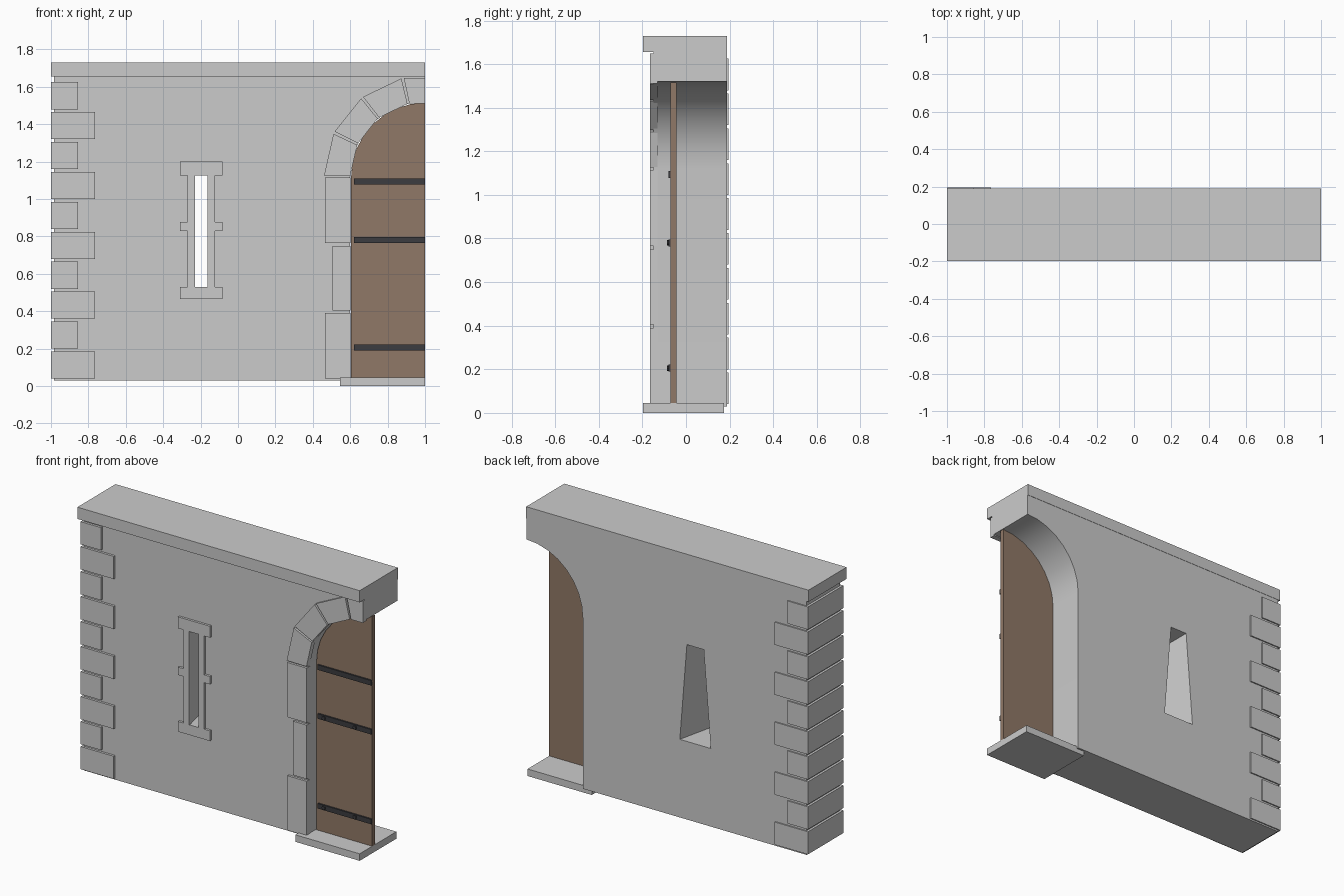
import bpy, bmesh, math
from mathutils import Matrix

if "Cube" in bpy.data.objects:
    bpy.data.objects.remove(bpy.data.objects["Cube"])


def material(name, rgb):
    m = bpy.data.materials.new(name)
    m.diffuse_color = (*rgb, 1)
    m.use_nodes = True
    m.node_tree.nodes["Principled BSDF"].inputs["Base Color"].default_value = m.diffuse_color
    return m


WOOD = material("wood", (0.28, 0.19, 0.135))
IRON = material("iron", (0.045, 0.045, 0.05))


def finish(name, bm, mat=None):
    bmesh.ops.recalc_face_normals(bm, faces=bm.faces[:])
    me = bpy.data.meshes.new(name)
    bm.to_mesh(me)
    bm.free()
    ob = bpy.data.objects.new(name, me)
    bpy.context.collection.objects.link(ob)
    if mat:
        me.materials.append(mat)
    return ob


def loft(name, front, back, y0, y1, mat=None):
    """Solid between two xz outlines at depths y0 and y1."""
    bm = bmesh.new()
    a = [bm.verts.new((x, y0, z)) for x, z in front]
    b = [bm.verts.new((x, y1, z)) for x, z in back]
    bm.faces.new(a)
    bm.faces.new(b[::-1])
    n = len(a)
    for i in range(n):
        j = (i + 1) % n
        bm.faces.new((a[j], a[i], b[i], b[j]))
    return finish(name, bm, mat)


def prism(name, pts, y0, y1, mat=None):
    return loft(name, pts, pts, y0, y1, mat)


def box(name, x0, x1, y0, y1, z0, z1, mat=None):
    return prism(name, [(x0, z0), (x1, z0), (x1, z1), (x0, z1)], y0, y1, mat)


def polar(r, deg):
    t = math.radians(deg)
    return 1 + r * math.cos(t), SPRING + r * math.sin(t)


def arc(r, n=8):
    return [polar(r, 180 - 90 * i / n) for i in range(n + 1)]


SPRING = 1.12
FRONT, STONE, BACK = -0.15, -0.165, 0.187

# wall with half-arch doorway on its right end
wall = prism("wall", [(-0.985, 0.03), (0.6, 0.03)] + arc(0.4)
             + [(1, 1.67), (-0.985, 1.67)], FRONT, BACK)

# splayed arrow slit cut through the wall
cx = -0.197


def slit(w_low, w_high, z0, z1):
    return [(cx - w_low, z0), (cx + w_low, z0), (cx + w_high, z1), (cx - w_high, z1)]


cutter = loft("slit_cutter", slit(0.033, 0.033, 0.53, 1.127),
              slit(0.11, 0.06, 0.53, 1.15), FRONT - 0.002, BACK + 0.002)
cutter.hide_render = True
cutter.hide_set(True)
mod = wall.modifiers.new("slit", 'BOOLEAN')
mod.operation = 'DIFFERENCE'
mod.solver = 'EXACT'
mod.object = cutter
bpy.context.view_layer.objects.active = wall
wall.select_set(True)
bpy.ops.object.modifier_apply(modifier="slit")
bpy.ops.object.shade_smooth_by_angle(angle=math.radians(30))
bpy.data.objects.remove(cutter)

# coping along the top
box("coping", -1, 1, -0.197, 0.189, 1.655, 1.73)

# alternating long and short corner stones
for i in range(10):
    z = 0.04 + 0.16 * i
    box("corner_stone", -1, -0.855 if i % 2 else -0.765, STONE, 0.195, z, z + 0.145)

# arrow slit surround
for z0, z1 in ((0.465, 0.53), (1.127, 1.2)):
    box("slit_lintel", cx - 0.113, cx + 0.113, STONE, -0.14, z0, z1)
for s in (-1, 1):
    def side(name, a, b, z0, z1):
        x0, x1 = sorted((cx + s * a, cx + s * b))
        box(name, x0, x1, STONE, -0.14, z0, z1)
    side("slit_jamb", 0.033, 0.073, 0.53, 1.127)
    side("slit_cross_arm", 0.073, 0.113, 0.828, 0.878)

# door jamb stones
for x, z0, z1 in ((0.465, 0.04, 0.39), (0.505, 0.405, 0.75), (0.465, 0.765, 1.115)):
    box("door_jamb_stone", x, 0.602, STONE, -0.13, z0, z1)

# arch stones, the last being half a keystone
STEP, GAP = 180 / 7, 0.7
for i in range(3):
    a0, a1 = 180 - STEP * i - GAP, 180 - STEP * (i + 1) + GAP
    prism("arch_stone", [polar(0.54, a0), polar(0.4, a0), polar(0.4, a1),
                         polar(0.54, a1)], STONE, -0.13)
k = 180 - STEP * 3 - GAP
(ox, oz), (ix, iz) = polar(0.54, k), polar(0.4, k)
prism("keystone", [(ox, oz), (ix, iz), (1, iz), (1, oz)], STONE, -0.13)

# threshold
box("threshold", 0.545, 1, -0.197, 0.175, 0, 0.045)

# door leaf, straps and rivets
prism("door", [(1, 0.04), (0.605, 0.04)] + arc(0.395), -0.07, -0.044, WOOD)
for z, rivets in ((0.205, True), (0.78, True), (1.093, False)):
    box("door_strap", 0.62, 1, -0.08, -0.068, z - 0.016, z + 0.016, IRON)
    for x in (0.665, 0.885) if rivets else ():
        bm = bmesh.new()
        bmesh.ops.create_cone(bm, cap_ends=True, segments=8, radius1=0.012,
                              radius2=0.012, depth=0.014,
                              matrix=Matrix.Translation((x, -0.081, z))
                              @ Matrix.Rotation(math.pi / 2, 4, 'X'))
        finish("door_rivet", bm, IRON)
